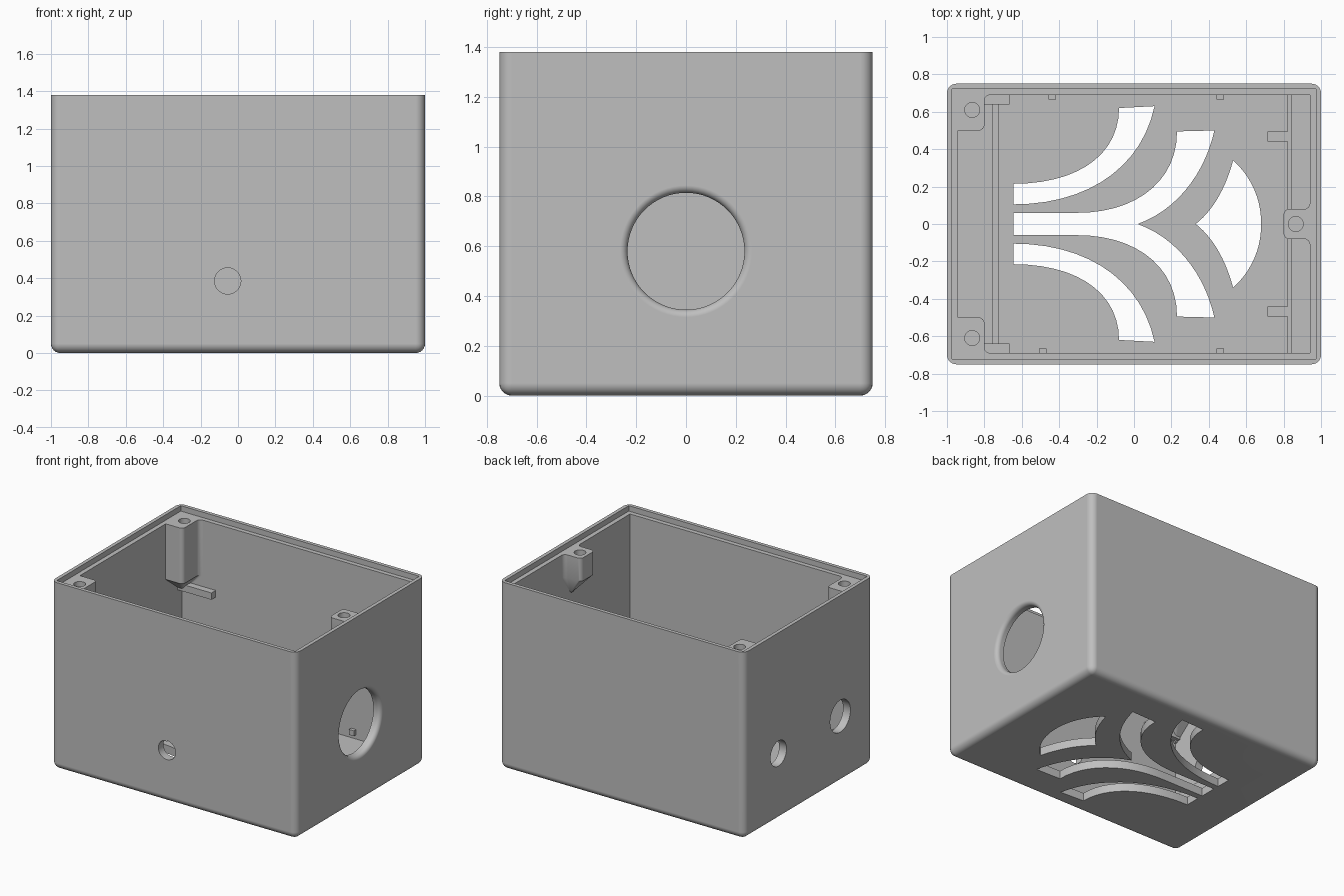
import bpy, bmesh, math
from mathutils import Vector, Matrix
from mathutils.geometry import interpolate_bezier

if "Cube" in bpy.data.objects:
    bpy.data.objects.remove(bpy.data.objects["Cube"])

# Single plastic colour
grey = bpy.data.materials.new("light_grey_plastic")
grey.use_nodes = True
GREY = (0.52, 0.52, 0.52, 1)
grey.diffuse_color = GREY
grey.node_tree.nodes["Principled BSDF"].inputs["Base Color"].default_value = GREY

TOP, STEP, FLOOR = 1.38, 1.34, 0.06
IN_X, IN_Y = 0.94, 0.69


def finish(bm, name):
    bmesh.ops.recalc_face_normals(bm, faces=bm.faces)
    mesh = bpy.data.meshes.new(name)
    bm.to_mesh(mesh)
    bm.free()
    mesh.materials.append(grey)
    ob = bpy.data.objects.new(name, mesh)
    bpy.context.collection.objects.link(ob)
    return ob


def box(name, x0, x1, y0, y1, z0, z1):
    bm = bmesh.new()
    size = Matrix.Diagonal((x1 - x0, y1 - y0, z1 - z0, 1))
    mid = Matrix.Translation(((x0 + x1) / 2, (y0 + y1) / 2, (z0 + z1) / 2))
    bmesh.ops.create_cube(bm, size=1, matrix=mid @ size)
    return finish(bm, name)


def loft(name, rings):
    """Join closed rings of equal length and cap both ends."""
    bm = bmesh.new()
    rows = [[bm.verts.new(p) for p in ring] for ring in rings]
    for a, b in zip(rows, rows[1:]):
        for i in range(len(a)):
            j = (i + 1) % len(a)
            bm.faces.new((a[i], a[j], b[j], b[i]))
    bm.faces.new(rows[0])
    bm.faces.new(rows[-1])
    return finish(bm, name)


def prism(name, pts, z0, z1):
    return loft(name, [[(x, y, z) for x, y in pts] for z in (z0, z1)])


def lathe(name, profile, origin, axis, steps=64):
    """Turn (distance, radius) pairs about an axis through origin."""
    turn = Vector(axis).to_track_quat('Z', 'Y')
    rings = []
    for d, r in profile:
        angles = [math.tau * i / steps for i in range(steps)]
        rings.append([Vector(origin) + turn @ Vector((r * math.cos(a), r * math.sin(a), d))
                      for a in angles])
    return loft(name, rings)


def cut(target, cutter):
    cutter.hide_render = True
    mod = target.modifiers.new("cut", 'BOOLEAN')
    mod.operation, mod.solver, mod.object = 'DIFFERENCE', 'EXACT', cutter
    bpy.context.view_layer.objects.active = target
    bpy.ops.object.modifier_apply(modifier=mod.name)
    bpy.data.objects.remove(cutter)


def smooth(ob):
    bpy.ops.object.select_all(action='DESELECT')
    ob.select_set(True)
    bpy.context.view_layer.objects.active = ob
    bpy.ops.object.shade_smooth_by_angle(angle=math.radians(35))
    ob.modifiers.new("even_normals", 'WEIGHTED_NORMAL').keep_sharp = True


def bezier(a, b, c, d, n=14):
    pts = interpolate_bezier(*[Vector((*p, 0)) for p in (a, b, c, d)], n)
    return [(p.x, p.y) for p in pts]


def flip(pts):
    return [(x, -y) for x, y in reversed(pts)]


def arc(cx, cy, r, start, end, n=6):
    return [(cx + r * math.cos(math.radians(start + (end - start) * i / n)),
             cy + r * math.sin(math.radians(start + (end - start) * i / n))) for i in range(n + 1)]


# Outer shell with rounded sides and bottom, open at the top
bm = bmesh.new()
bmesh.ops.create_cube(bm, size=1, matrix=Matrix.Translation((0, 0, TOP / 2))
                      @ Matrix.Diagonal((2, 1.5, TOP, 1)))
round_edges = [e for e in bm.edges if min(v.co.z for v in e.verts) < 0.01]
bmesh.ops.bevel(bm, geom=round_edges, offset=0.05, segments=6, profile=0.5, affect='EDGES')
shell = finish(bm, "enclosure_shell")
cut(shell, box("cavity", -IN_X, IN_X, -IN_Y, IN_Y, FLOOR, 2))
cut(shell, box("lid_step", -0.973, 0.973, -0.723, 0.723, STEP, 2))

# Large rounded port on the left side
lip = [(0.03 * math.sin(math.radians(a)), 0.265 - 0.03 * math.cos(math.radians(a)))
       for a in range(0, 91, 15)]
cut(shell, lathe("main_port", [(-0.1, 0.235)] + lip + [(0.1, 0.265)], (0.97, 0, 0.58), (1, 0, 0)))

# Plain cable holes
for pos, axis, r in (((-1, 0.35, 0.49), (1, 0, 0), 0.093),
                     ((-1, -0.37, 0.49), (1, 0, 0), 0.118),
                     ((-0.055, -0.75, 0.385), (0, 1, 0), 0.07)):
    cut(shell, lathe("cable_hole", [(-0.1, r), (0.1, r)], pos, axis))

# Curved vent slots in the floor
side = (bezier((-0.645, 0.215), (-0.3, 0.215), (-0.08, 0.37), (-0.08, 0.62))
        + bezier((0.11, 0.63), (0.04, 0.3), (-0.25, 0.105), (-0.645, 0.105)))
half = ([(-0.645, 0.06)] + bezier((-0.3, 0.06), (0, 0.06), (0.23, 0.22), (0.23, 0.495))
        + bezier((0.43, 0.5), (0.38, 0.28), (0.24, 0.08), (0.02, 0)))
fan = (bezier((0.33, 0), (0.42, 0.07), (0.49, 0.19), (0.53, 0.34))
       + bezier((0.53, 0.34), (0.63, 0.25), (0.68, 0.13), (0.68, 0))[1:])
for outline in (side, flip(side), half + flip(half)[1:], fan + flip(fan)[1:-1]):
    cut(shell, prism("vent_slot", outline, -0.1, 0.1))
smooth(shell)


# Screw bosses, tapering into the wall underneath
def boss(name, outline, anchor, screw, bottom, taper):
    tip = [(anchor[0] + (x - anchor[0]) * 0.08, anchor[1] + (y - anchor[1]) * 0.08)
           for x, y in outline]
    ob = loft(name, [[(x, y, STEP) for x, y in outline],
                     [(x, y, bottom) for x, y in outline],
                     [(x, y, bottom - taper) for x, y in tip]])
    cut(ob, lathe("screw_hole", [(-0.16, 0.04), (0.1, 0.04)], (*screw, STEP), (0, 0, 1), 32))
    smooth(ob)


W = 0.005
corner = ([(-IN_X - W, IN_Y + W), (-IN_X - W, 0.5)] + arc(-0.83, 0.53, 0.03, -90, 0)
          + arc(-0.77, IN_Y - 0.03, 0.03, 180, 90) + [(-0.77, IN_Y + W)])
boss("back_screw_boss", corner, (-IN_X, IN_Y), (-0.865, 0.61), 0.93, 0.14)
boss("front_screw_boss", flip(corner), (-IN_X, -IN_Y), (-0.865, -0.61), 0.93, 0.14)
edge = ([(IN_X + W, 0.11)] + arc(IN_X - 0.03, 0.11, 0.03, 0, -90)
        + arc(0.83, 0.05, 0.03, 90, 180))
boss("side_screw_boss", edge + flip(edge), (IN_X, 0), (0.865, 0), 1.17, 0.14)

# Cross ribs on the floor
box("right_cross_rib", -0.76, -0.725, -IN_Y - W, IN_Y + W, FLOOR - W, 0.2)
box("left_cross_rib", 0.82, 0.845, -IN_Y - W, IN_Y + W, FLOOR - W, 0.2)

# Corner rails, board stops and small wall clips on both sides
for s, label in ((1, "back"), (-1, "front")):
    def paired(name, x0, x1, ya, yb, z0, z1):
        y0, y1 = sorted((s * ya, s * yb))
        box(label + name, x0, x1, y0, y1, z0, z1)

    paired("_corner_rail", -IN_X - W, -0.665, 0.64, IN_Y + W, 0.8, 0.85)
    paired("_board_stop", 0.715, 0.825, 0.44, 0.495, 0.15, 0.2)
    shift = 0 if s > 0 else -0.05
    paired("_clip_right", -0.458 + shift, -0.418 + shift, 0.665, IN_Y + W, 0.09, 0.13)
    paired("_clip_left", 0.44, 0.48, 0.665, IN_Y + W, 0.09, 0.13)
